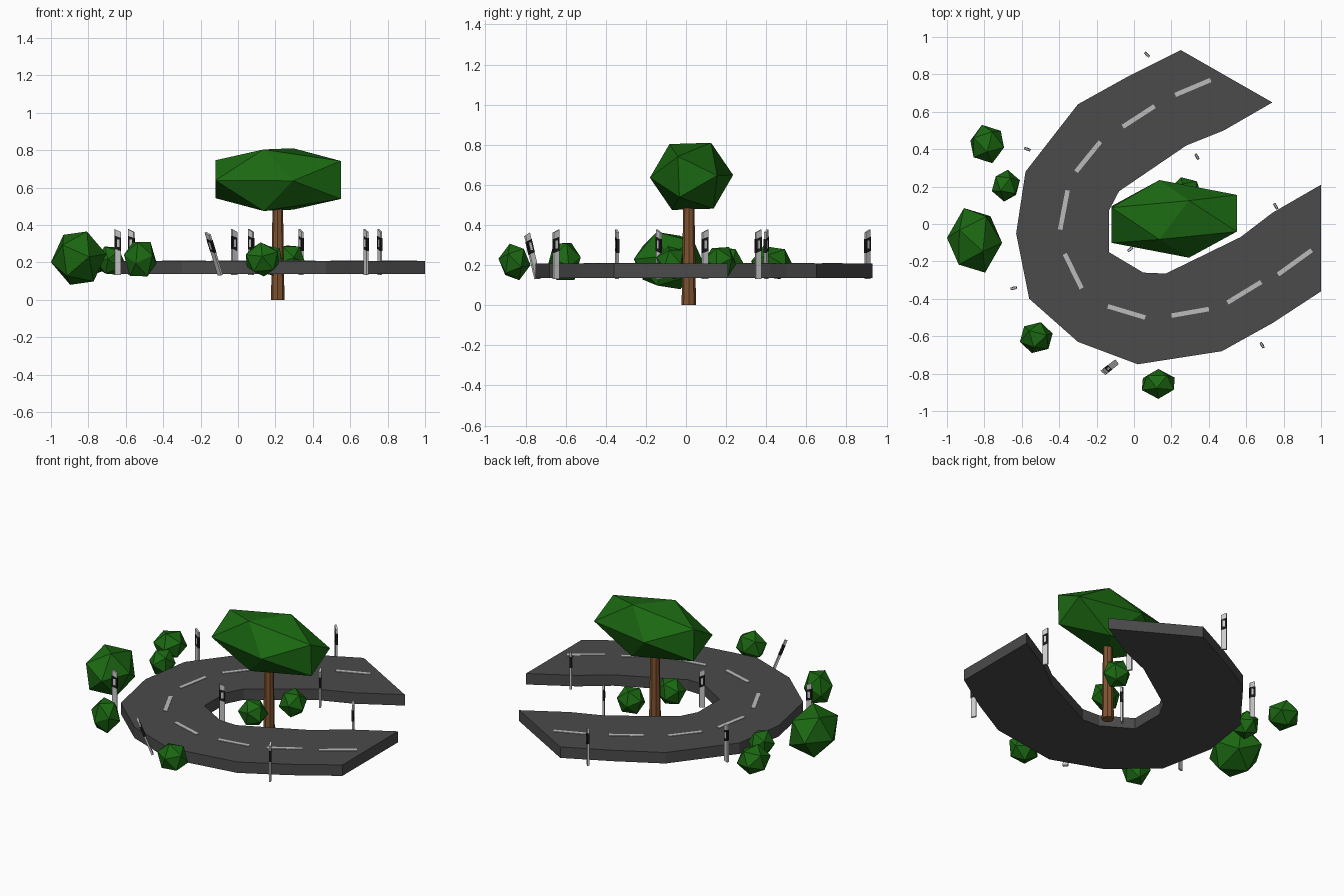
import bpy, bmesh, math
from mathutils import Vector, Matrix

if "Cube" in bpy.data.objects:
    bpy.data.objects.remove(bpy.data.objects["Cube"])


def mat(name, r, g, b):
    m = bpy.data.materials.new(name)
    m.diffuse_color = (r, g, b, 1)
    m.use_nodes = True
    m.node_tree.nodes["Principled BSDF"].inputs["Base Color"].default_value = m.diffuse_color
    return m


LEAF = mat("leaf_green", 0.011, 0.14, 0.006)
BARK = mat("bark", 0.22, 0.09, 0.03)
ASPHALT = mat("asphalt", 0.07, 0.07, 0.07)
PAINT = mat("paint", 0.5, 0.5, 0.5)
WHITE = mat("post_white", 0.65, 0.65, 0.65)
BLACK = mat("post_black", 0.01, 0.01, 0.01)


def finish(name, bm, *mats):
    bmesh.ops.recalc_face_normals(bm, faces=bm.faces[:])
    me = bpy.data.meshes.new(name)
    bm.to_mesh(me)
    bm.free()
    for m in mats:
        me.materials.append(m)
    ob = bpy.data.objects.new(name, me)
    bpy.context.collection.objects.link(ob)
    return ob


def add_box(bm, lo, hi, index=0):
    lo, hi = Vector(lo), Vector(hi)
    d = hi - lo
    m = Matrix.Translation((lo + hi) / 2) @ Matrix.Diagonal((d.x, d.y, d.z, 1))
    vs = bmesh.ops.create_cube(bm, size=1, matrix=m)["verts"]
    for f in {f for v in vs for f in v.link_faces}:
        f.material_index = index
    return vs


def foliage(name, lo, hi, turn=None, rot=(0, 0, 0)):
    """Icosahedron, turned, then fitted to the given bounds."""
    bm = bmesh.new()
    bmesh.ops.create_icosphere(bm, subdivisions=1, radius=1)
    if turn is not None:  # one face looks along -x, twisted by the angle
        bm.normal_update()
        bm.faces.ensure_lookup_table()
        f = bm.faces[0]
        bm.transform(f.normal.rotation_difference(Vector((-1, 0, 0))).to_matrix().to_4x4())
        c = f.verts[0].co
        bm.transform(Matrix.Rotation(turn - math.atan2(c.z, c.y), 4, 'X'))
    else:
        for a, ax in zip(rot, "XYZ"):
            bm.transform(Matrix.Rotation(a, 4, ax))
    for i in range(3):
        s = max(v.co[i] for v in bm.verts)
        for v in bm.verts:
            v.co[i] = (lo[i] + hi[i]) / 2 + v.co[i] / s * (hi[i] - lo[i]) / 2
    return finish(name, bm, LEAF)


# Road: extruded strip between an outer and an inner edge
outer = [(.25, .93), (-.03, .79), (-.30, .64), (-.58, .28), (-.63, -.05), (-.56, -.40),
         (-.30, -.63), (.02, -.75), (.47, -.68), (.74, -.53), (1, -.36)]
inner = [(.74, .65), (.48, .50), (.28, .42), (-.08, .175), (-.135, .07), (-.135, -.15),
         (.05, -.26), (.17, -.265), (.57, -.07), (.74, .06), (1, .21)]
bm = bmesh.new()
rings = [[bm.verts.new((*p, z)) for p, z in ((o, .137), (i, .137), (i, .208), (o, .208))]
         for o, i in zip(outer, inner)]
for a, b in zip(rings, rings[1:]):
    for k in range(4):
        bm.faces.new((a[k], a[k - 1], b[k - 1], b[k]))
bm.faces.new(rings[0])
bm.faces.new(rings[-1])
finish("road", bm, ASPHALT)

# Lane dashes
dashes = [(.41, .77, .22, .69), (.11, .63, -.06, .52), (-.18, .44, -.31, .28),
          (-.355, .18, -.395, -.03), (-.37, -.16, -.28, -.345), (-.14, -.44, .06, -.50),
          (.20, -.49, .40, -.455), (.50, -.42, .68, -.31), (.77, -.27, .95, -.14)]
for x0, y0, x1, y1 in dashes:
    bm = bmesh.new()
    h = math.hypot(x1 - x0, y1 - y0) / 2
    add_box(bm, (-h, -.012, -.005), (h, .012, .005))
    ob = finish("lane_dash", bm, PAINT)
    ob.location = ((x0 + x1) / 2, (y0 + y1) / 2, .206)
    ob.rotation_euler.z = math.atan2(y1 - y0, x1 - x0)

# Guide posts: slanted top, black band, small reflectors
bm = bmesh.new()
for v in add_box(bm, (-.016, -.006, 0), (.016, .006, .245)):
    if v.co.z > .1 and v.co.x > 0:
        v.co.z -= .015
for v in add_box(bm, (-.017, -.007, .14), (.017, .007, .21), 1):
    if v.co.x > 0:
        v.co.z -= .012
add_box(bm, (-.007, -.008, .15), (.007, .008, .19), 0)
first = finish("guide_post", bm, WHITE, BLACK)
posts = [(.07, .905, -45, 0), (-.57, .40, -22, 0), (-.643, -.343, 15, 0), (-.095, -.74, -52, 21),
         (.685, -.648, -60, 0), (.337, .36, -60, 0), (.758, .095, -60, 0), (-.02, -.135, 38, 0)]
for i, (x, y, a, lean) in enumerate(posts):
    ob = first
    if i:
        ob = first.copy()
        bpy.context.collection.objects.link(ob)
    ob.location = (x, y, .132)
    ob.rotation_euler = (math.radians(lean), 0, math.radians(a))

# Tree
bm = bmesh.new()
bmesh.ops.create_cone(bm, cap_ends=True, segments=8, radius1=.036, radius2=.027, depth=.56,
                      matrix=Matrix.Translation((.2125, .014, .28)))
finish("tree_trunk", bm, BARK)
foliage("tree_crown", (-.12, -.18, .475), (.55, .235, .81), turn=math.radians(62))

# Bushes
bushes = [((-.875, .325, .13), (-.695, .53, .295)), ((-.76, .12, .135), (-.61, .29, .285)),
          ((-1, -.26, .08), (-.705, .085, .365)), ((-.61, -.69, .125), (-.435, -.525, .31)),
          ((.042, -.935, .125), (.218, -.775, .307)), ((.08, -.147, .13), (.235, .005, .295)),
          ((.19, .09, .14), (.36, .25, .29))]
for i, (lo, hi) in enumerate(bushes):
    foliage("bush", lo, hi, rot=(.4 + .5 * i, .3 * i, .7 * i))
